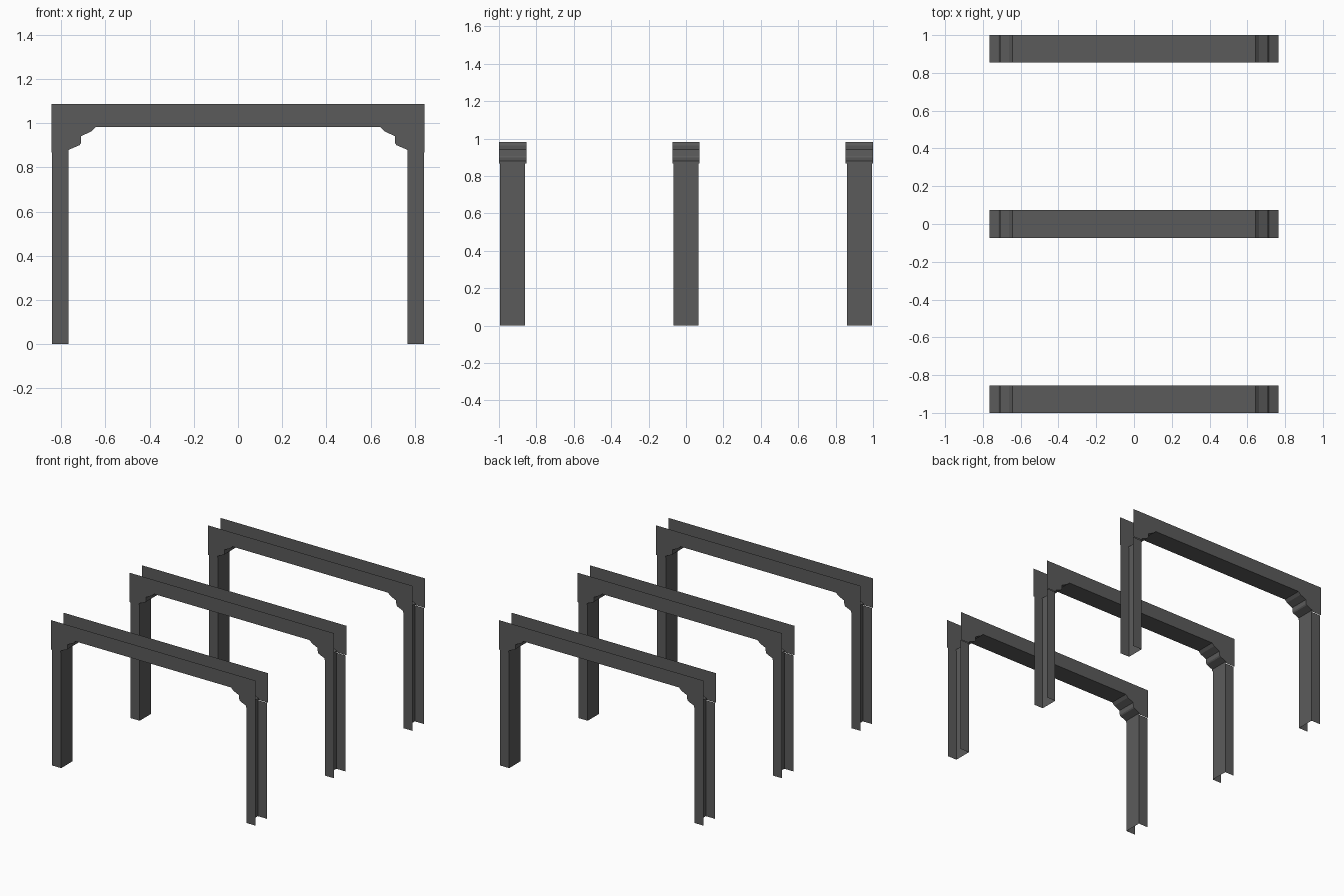
import bpy
import bmesh

if "Cube" in bpy.data.objects:
    bpy.data.objects.remove(bpy.data.objects["Cube"])

HALF_W = 0.844      # half width of the header
TOP = 1.087         # header top
SPRING = 0.867      # underside of the brackets
INNER = 0.766       # inner face of the posts
HEADER_D = 0.073    # half depth of the header
POST_D = 0.067      # half depth of a post

grey = bpy.data.materials.new("dark grey metal")
grey.diffuse_color = (0.105, 0.105, 0.105, 1)
grey.use_nodes = True
grey.node_tree.nodes["Principled BSDF"].inputs["Base Color"].default_value = grey.diffuse_color


def make_object(name, bm, y):
    mesh = bpy.data.meshes.new(name)
    bm.to_mesh(mesh)
    bm.free()
    mesh.materials.append(grey)
    obj = bpy.data.objects.new(name, mesh)
    obj.location.y = y
    bpy.context.collection.objects.link(obj)
    return obj


def strip(bm, path, depth):
    """Sweep an x-z path across y; return front and back vertices."""
    front = [bm.verts.new((x, -depth, z)) for x, z in path]
    back = [bm.verts.new((x, depth, z)) for x, z in path]
    for i in range(len(path) - 1):
        bm.faces.new((front[i], back[i], back[i + 1], front[i + 1]))
    return front, back


# Stepped bracket profile on the left, mirrored to the right
bracket = [(-INNER, SPRING), (-INNER, 0.879), (-0.717, 0.900), (-0.711, 0.908),
           (-0.709, 0.941), (-0.662, 0.963), (-0.643, 0.982)]
soffit = bracket + [(-x, z) for x, z in reversed(bracket)]
outline = [(HALF_W, SPRING), (HALF_W, TOP), (-HALF_W, TOP), (-HALF_W, SPRING)]


def header(name, y):
    # Soffit strip between two cheek plates, open above and at the ends
    bm = bmesh.new()
    front, back = strip(bm, soffit, HEADER_D)
    for row, depth in ((front, -HEADER_D), (back, HEADER_D)):
        rest = [bm.verts.new((x, depth, z)) for x, z in outline]
        loop = row + rest
        bm.faces.new(loop if depth < 0 else loop[::-1])
    make_object(name, bm, y)


def post(name, side, y):
    # Channel section: inner web with two flanges, open to the outside
    bm = bmesh.new()
    section = [(0.842, -POST_D), (INNER, -POST_D), (INNER, POST_D), (0.842, POST_D)]
    low = [bm.verts.new((side * x, yy, 0)) for x, yy in section]
    high = [bm.verts.new((side * x, yy, SPRING)) for x, yy in section]
    for i in range(3):
        face = (low[i], low[i + 1], high[i + 1], high[i])
        bm.faces.new(face if side < 0 else face[::-1])
    make_object(name, bm, y)


# Three identical portal frames
for label, y in (("front", -0.927), ("middle", 0.0), ("back", 0.927)):
    header(label + "_header", y)
    post(label + "_left_post", -1, y)
    post(label + "_right_post", 1, y)
